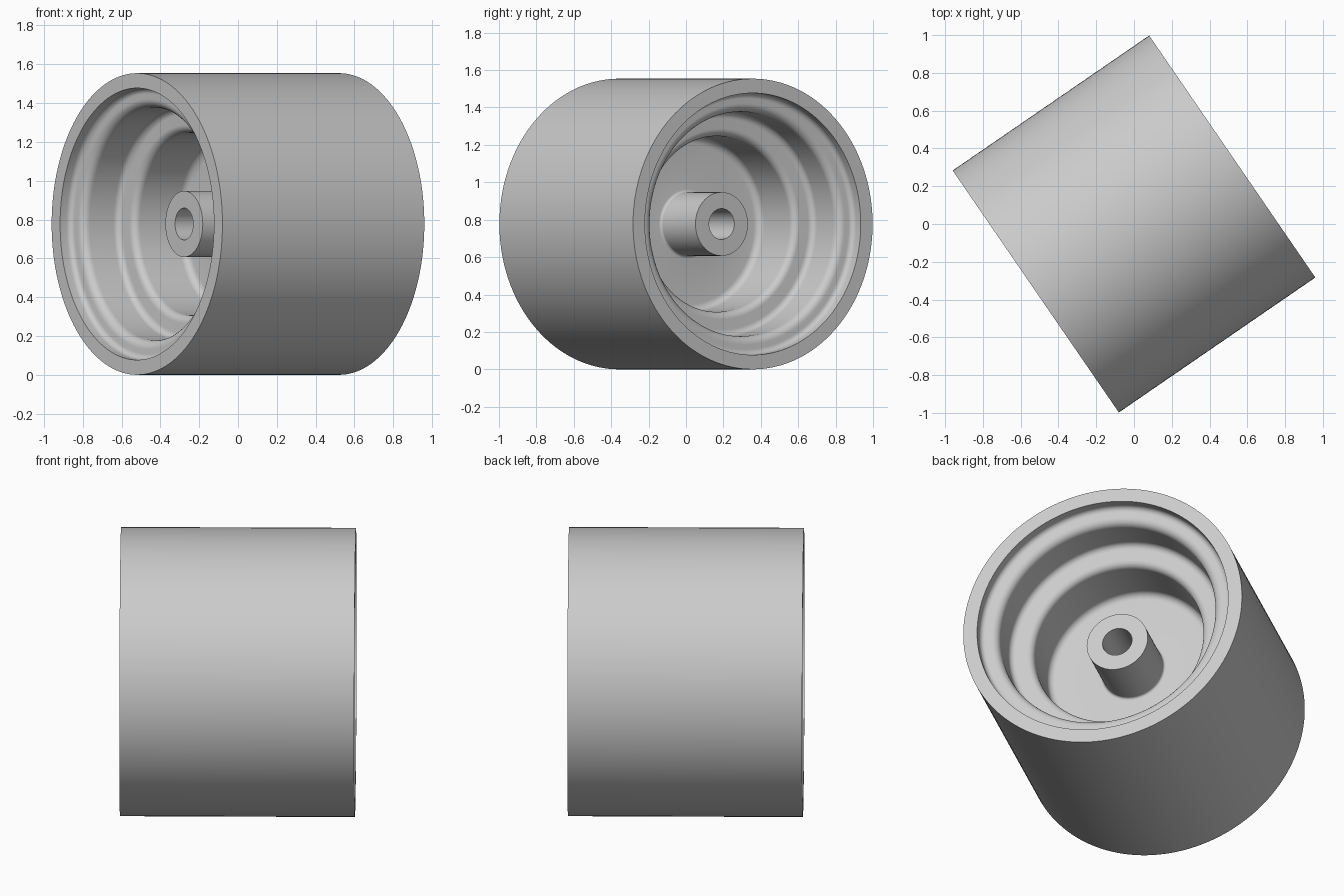
import bpy, bmesh, math
from mathutils import Vector, Matrix

cube = bpy.data.objects.get("Cube")
if cube:
    bpy.data.objects.remove(cube, do_unlink=True)

RADIUS, HALF = 0.777, 0.631
SIDES = 144
AXLE_ANGLE = math.atan2(0.566, 0.824)

grey = bpy.data.materials.new("light grey")
grey.use_nodes = True
colour = (0.6, 0.6, 0.6, 1)
grey.diffuse_color = colour
grey.node_tree.nodes["Principled BSDF"].inputs["Base Color"].default_value = colour

# Half section as (distance along axle, radius, fillet), bore to outer rim
section = [
    (0.337, 0.082, 0), (0.337, 0.17, 0),            # hub end
    (0.015, 0.17, 0.015), (0.015, 0.47, 0.04),      # web
    (0.33, 0.47, 0.04), (0.33, 0.60, 0.035),        # deep step
    (0.56, 0.60, 0.045), (0.56, 0.70, 0.03),        # shallow step
    (HALF, 0.70, 0), (HALF, RADIUS, 0),             # rim face
]


def rounded(points, steps=6):
    """Replace each filleted right-angle corner with a quarter arc."""
    out = []
    for i, (x, r, f) in enumerate(points):
        p = Vector((x, r))
        if not f:
            out.append(p)
            continue
        u = (Vector(points[i - 1][:2]) - p).normalized() * f
        v = (Vector(points[i + 1][:2]) - p).normalized() * f
        for k in range(steps + 1):
            t = math.pi / 2 * k / steps
            out.append(p + u * (1 - math.sin(t)) + v * (1 - math.cos(t)))
    return out


# Mirror the section to the other end and turn it around the axle
half = rounded(section)
profile = half + [Vector((-p.x, p.y)) for p in reversed(half)]

bm = bmesh.new()
rings = []
for s in range(SIDES):
    a = 2 * math.pi * s / SIDES
    rings.append([bm.verts.new((p.x, p.y * math.sin(a), p.y * math.cos(a)))
                  for p in profile])
n = len(profile)
for s in range(SIDES):
    a, b = rings[s], rings[(s + 1) % SIDES]
    for i in range(n):
        j = (i + 1) % n
        bm.faces.new((a[i], a[j], b[j], b[i]))
bmesh.ops.recalc_face_normals(bm, faces=bm.faces)
bm.transform(Matrix.Translation((0, 0, RADIUS)) @ Matrix.Rotation(AXLE_ANGLE, 4, 'Z'))

mesh = bpy.data.meshes.new("wheel_rim")
bm.to_mesh(mesh)
bm.free()
mesh.materials.append(grey)
wheel = bpy.data.objects.new("wheel_rim", mesh)
bpy.context.collection.objects.link(wheel)

bpy.ops.object.select_all(action='DESELECT')
wheel.select_set(True)
bpy.context.view_layer.objects.active = wheel
bpy.ops.object.shade_smooth_by_angle(angle=math.radians(30))
